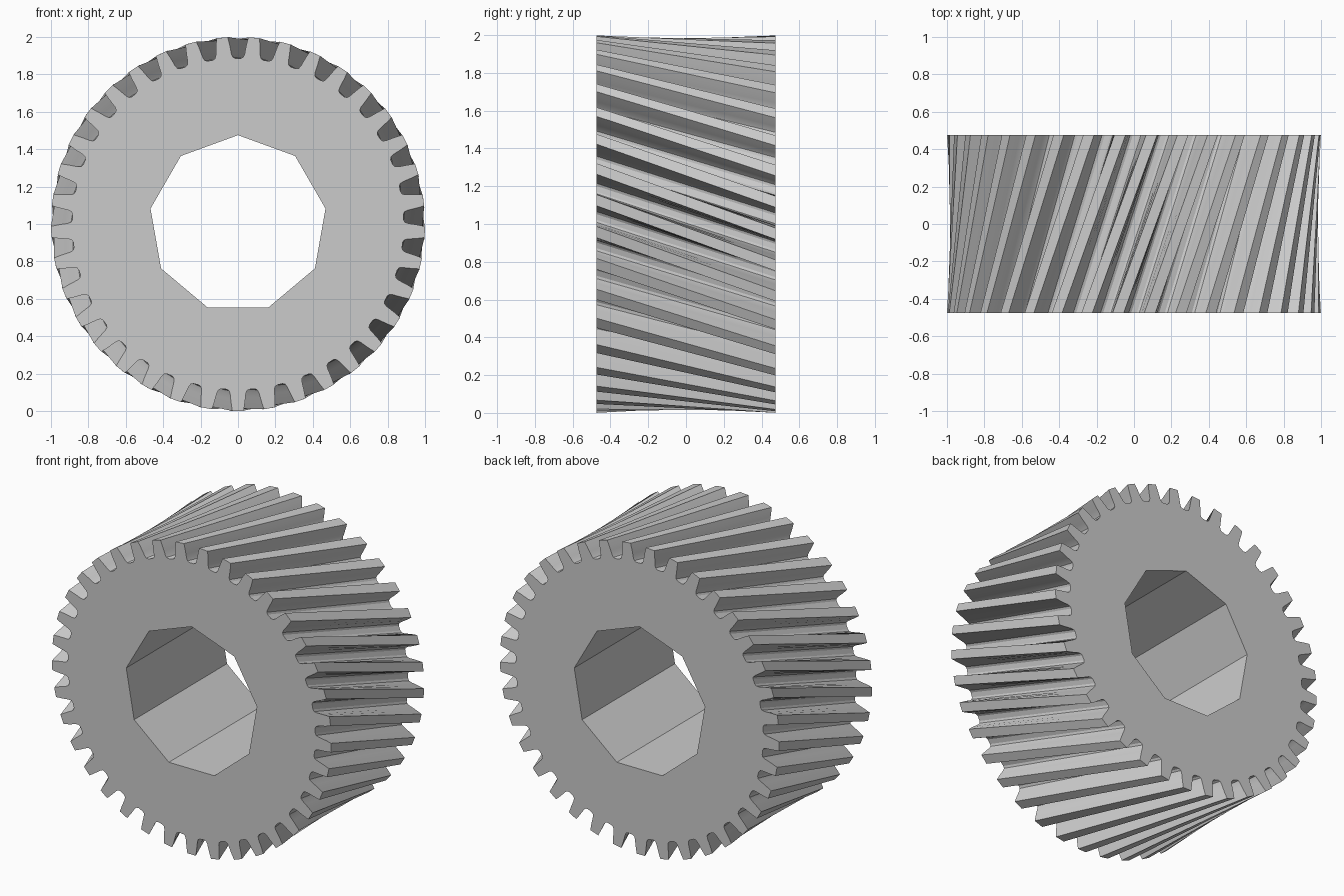
import bpy, bmesh
from math import sin, cos, pi, radians

if "Cube" in bpy.data.objects:
    bpy.data.objects.remove(bpy.data.objects["Cube"])

TEETH = 37
HALF_DEPTH = 0.475
TWIST = radians(20)
BORE_SIDES, BORE_RADIUS = 9, 0.475

# Half of one tooth gap: (angle from gap centre, radius), root to tip
HALF_GAP = [(0.017, 0.886), (0.032, 0.893), (0.039, 0.91),
            (0.043, 0.935), (0.048, 0.965), (0.055, 1.0)]
GAP = [(-a, r) for a, r in reversed(HALF_GAP)] + HALF_GAP

steel = bpy.data.materials.new("steel grey")
steel.use_nodes = True
colour = (0.6, 0.6, 0.6, 1)
steel.diffuse_color = colour
steel.node_tree.nodes["Principled BSDF"].inputs["Base Color"].default_value = colour


def ring(bm, polar, y, turn=0):
    """Closed loop of vertices; angles run clockwise from the top."""
    verts = [bm.verts.new((r * sin(a + turn), y, 1 + r * cos(a + turn))) for a, r in polar]
    edges = [bm.edges.new((v, verts[i - 1])) for i, v in enumerate(verts)]
    return verts, edges


def wall(bm, front, back):
    for i in range(len(front)):
        bm.faces.new((front[i - 1], front[i], back[i], back[i - 1]))


# Helical gear: toothed rim, faceted bore and two end caps
rim = [(k * 2 * pi / TEETH + a, r) for k in range(TEETH) for a, r in GAP]
bore = [(k * 2 * pi / BORE_SIDES, BORE_RADIUS) for k in range(BORE_SIDES)]

bm = bmesh.new()
rim_front, e1 = ring(bm, rim, -HALF_DEPTH)
rim_back, e2 = ring(bm, rim, HALF_DEPTH, TWIST)
bore_front, e3 = ring(bm, bore, -HALF_DEPTH)
bore_back, e4 = ring(bm, bore, HALF_DEPTH)
bmesh.ops.triangle_fill(bm, edges=e1 + e3, use_beauty=True, normal=(0, -1, 0))
bmesh.ops.triangle_fill(bm, edges=e2 + e4, use_beauty=True, normal=(0, 1, 0))
wall(bm, rim_front, rim_back)
wall(bm, bore_front, bore_back)
bmesh.ops.recalc_face_normals(bm, faces=bm.faces)

mesh = bpy.data.meshes.new("helical_gear")
bm.to_mesh(mesh)
bm.free()
mesh.materials.append(steel)
gear = bpy.data.objects.new("helical_gear", mesh)
bpy.context.collection.objects.link(gear)

# Soft tooth flanks with crisp edges
bpy.ops.object.select_all(action="DESELECT")
gear.select_set(True)
bpy.context.view_layer.objects.active = gear
bpy.ops.object.shade_smooth_by_angle(angle=radians(25))
